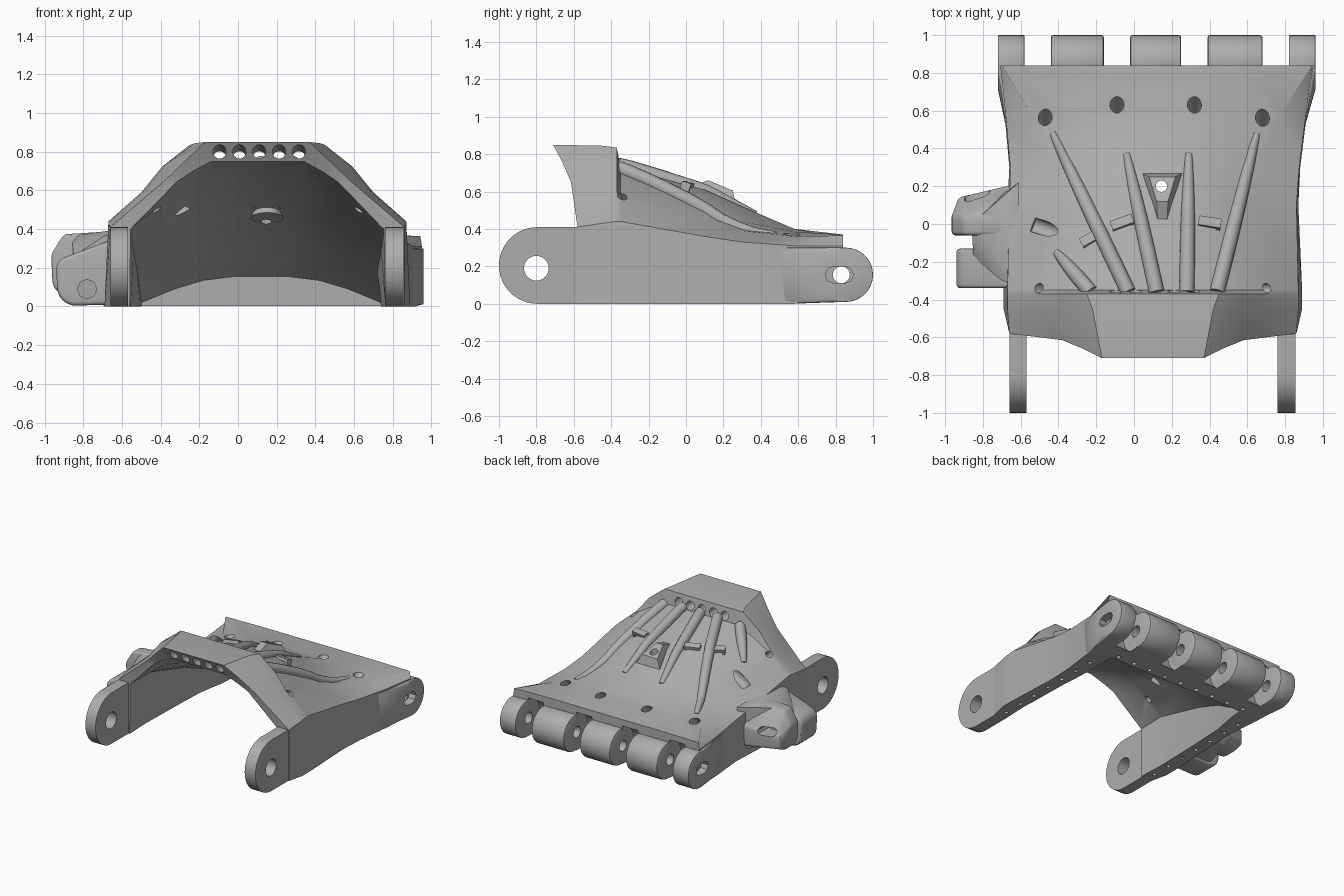
import bpy, bmesh
from math import pi, cos, sin
from mathutils import Vector, Matrix
from mathutils.bvhtree import BVHTree

default = bpy.data.objects.get("Cube")
if default:
    bpy.data.objects.remove(default, do_unlink=True)

CX = 0.10  # middle of the cuff across its width

grey = bpy.data.materials.new("plain_grey")
grey.use_nodes = True
grey.diffuse_color = (0.42, 0.42, 0.42, 1)
grey.node_tree.nodes["Principled BSDF"].inputs["Base Color"].default_value = (0.42, 0.42, 0.42, 1)


def make(name, bm):
    bmesh.ops.recalc_face_normals(bm, faces=bm.faces)
    mesh = bpy.data.meshes.new(name)
    bm.to_mesh(mesh)
    bm.free()
    mesh.materials.append(grey)
    obj = bpy.data.objects.new(name, mesh)
    bpy.context.collection.objects.link(obj)
    return obj


def activate(obj):
    bpy.ops.object.select_all(action='DESELECT')
    obj.select_set(True)
    bpy.context.view_layer.objects.active = obj


def cut(targets, cutter):
    """Subtract the cutter from every target, then discard it."""
    cutter.hide_render = True
    for obj in targets:
        mod = obj.modifiers.new("cut", 'BOOLEAN')
        mod.operation = 'DIFFERENCE'
        mod.solver = 'EXACT'
        mod.object = cutter
        activate(obj)
        bpy.ops.object.modifier_apply(modifier=mod.name)
    bpy.data.objects.remove(cutter, do_unlink=True)


def bevel(obj, width, segments=2):
    mod = obj.modifiers.new("bevel", 'BEVEL')
    mod.width = width
    mod.segments = segments
    mod.limit_method = 'ANGLE'
    activate(obj)
    bpy.ops.object.modifier_apply(modifier=mod.name)


def rods(name, items, sides=24):
    """Cylinders or cones, each given as centre, axis, radius, length, end radius."""
    bm = bmesh.new()
    for centre, axis, radius, length, *end in items:
        turn = Vector(axis).to_track_quat('Z', 'Y').to_matrix().to_4x4()
        bmesh.ops.create_cone(bm, cap_ends=True, segments=sides, radius1=radius,
                              radius2=end[0] if end else radius, depth=length,
                              matrix=Matrix.Translation(centre) @ turn)
    return make(name, bm)


def hull(name, points):
    bm = bmesh.new()
    for p in points:
        bm.verts.new(p)
    out = bmesh.ops.convex_hull(bm, input=bm.verts)
    loose = {g for g in out["geom_interior"] + out["geom_unused"] if isinstance(g, bmesh.types.BMVert)}
    bmesh.ops.delete(bm, geom=list(loose), context='VERTS')
    bmesh.ops.dissolve_limit(bm, angle_limit=0.01, verts=bm.verts, edges=bm.edges)
    return make(name, bm)


def lug(name, circles, start, end, along='y', extra=(), sides=32):
    """Hull around circles (a, z, radius) from start to end, plus extra points."""
    points = list(extra)
    for a, z, r in circles:
        for i in range(sides):
            t = 2 * pi * i / sides
            u, w = a + r * cos(t), z + r * sin(t)
            points += [(u, d, w) if along == 'y' else (d, u, w) for d in (start, end)]
    return hull(name, points)


def loft(name, stations):
    """Skin mirrored half-sections: y values, (half width, z) pairs and an optional sideways shift."""
    bm = bmesh.new()
    rings = []
    for ys, half, *shift in stations:
        ys = ys if isinstance(ys, tuple) else (ys,) * len(half)
        mid = CX + sum(shift)
        left = [bm.verts.new((mid + x, y, z)) for y, (x, z) in zip(ys, half)]
        right = [bm.verts.new((mid - x, y, z)) for y, (x, z) in zip(ys, half)]
        rings.append(left + right[::-1])
    n = len(rings[0])
    for a, b in zip(rings, rings[1:]):
        for i in range(n):
            bm.faces.new((a[i], a[(i + 1) % n], b[(i + 1) % n], b[i]))
    for ring in (rings[0], rings[-1]):
        for i in range(n // 2 - 1):
            bm.faces.new((ring[i], ring[i + 1], ring[n - 2 - i], ring[n - 1 - i]))
    return make(name, bm)


# Shell: raised cuff, step, sloping dome and flat knuckle plate
shell = loft("palm_shell", [
    ((-.58, -.58, -.615, -.66, -.71), [(.76, 0), (.76, .41), (.48, .65), (.37, .755), (.27, .85)]),
    (-.45, [(.79, 0), (.77, .43), (.58, .60), (.47, .74), (.32, .845)]),
    (-.37, [(.79, 0), (.77, .44), (.60, .59), (.49, .725), (.35, .835)]),
    (-.35, [(.79, 0), (.77, .44), (.60, .58), (.47, .66), (.30, .73)]),
    (.1, [(.77, 0), (.76, .36), (.55, .45), (.42, .53), (.25, .61)]),
    (.3, [(.77, 0), (.765, .33), (.55, .39), (.40, .44), (.22, .52)], .01),
    (.58, [(.80, 0), (.795, .31), (.66, .36), (.40, .385), (.20, .40)], .015),
    (.84, [(.83, .012), (.83, .31), (.82, .365), (.50, .37), (.20, .37)], .022),
])
probe = bmesh.new()
probe.from_mesh(shell.data)
surface = BVHTree.FromBMesh(probe)
probe.free()


def top_at(x, y):
    return surface.ray_cast(Vector((x, y, 2)), Vector((0, 0, -1)))[0].z


# Open hollow under the dome
cut([shell], loft("hollow_cutter", [
    (-.9, [(.66, -.1), (.655, .40), (.42, .64), (.34, .695), (.24, .75)]),
    (-.6, [(.66, -.1), (.655, .40), (.42, .64), (.34, .695), (.24, .75)]),
    (-.36, [(.67, -.1), (.66, .41), (.50, .52), (.39, .60), (.25, .67)]),
    (.1, [(.66, -.1), (.64, .28), (.48, .36), (.36, .43), (.20, .51)]),
    (.35, [(.65, -.1), (.62, .18), (.45, .26), (.33, .31), (.18, .35)]),
    (.62, [(.62, -.1), (.62, .02), (.45, .09), (.30, .135), (.14, .155)], .02),
]))

# Knuckle hinges along the rear edge, with finger gaps between them
tabs = [(-.72, -.58), (-.44, -.16), (-.02, .25), (.39, .68), (.82, .96)]
gaps = [(a[1], b[0]) for a, b in zip(tabs, tabs[1:])]
cut([shell], rods("gap_cutter", [(((a + b) / 2, .86, .15), (1, 0, 0), .17, b - a) for a, b in gaps], 40))
# the two end hinges taper forward into the side walls
flares = {0: ((-.675, .5), (-.62, .5), (-.62, .7)), 4: ((.90, .5), (.86, .5), (.86, .7))}
hinges = []
for i, (a, b) in enumerate(tabs):
    flare = [(x, y, z) for x, y in flares.get(i, ()) for z in (.005, .30)]
    hinge = lug(f"knuckle_hinge_{i + 1}", [(.855, .155, .145)], a, b, 'x', flare)
    bevel(hinge, .012)
    hinges.append(hinge)
cut([shell] + hinges, rods("pin_cutter", [((.1, .83, .155), (1, 0, 0), .045, 2.2)]))
for i, x in ((0, -.72), (-1, .96)):
    cut([shell, hinges[i]], lug("slot_cutter", [(.79, .155, .045), (.85, .155, .045)], x - .06, x + .06, 'x', sides=8))

# Wrist arms with pivot holes
parts = list(hinges)
arc = [(-.795 + .205 * cos(t), .205 + .205 * sin(t)) for t in [pi / 2 + pi * i / 24 for i in range(25)]]
for side, a, b in (("right", -.66, -.57), ("left", .76, .855)):
    outline = arc + [(-.57, 0), (-.57, .41)]
    arm = hull(f"{side}_wrist_arm", [(x, y, z) for y, z in outline for x in (a, b)])
    cut([arm], rods("pivot_cutter", [((a, -.8, .19), (1, 0, 0), .066, .5)], 32))
    parts.append(arm)

# Cord holes in the cuff, knuckle plate holes, cuff side holes, thumb cord opening
up = (0, 0, 1)
holes = [((-.095 + .1025 * i, -.54, .786), (0, 1, -.1), .034, .46) for i in range(5)]
holes += [((x, y, .38), (0, .8, 1), .037, .3) for x, y in ((-.47, .57), (-.09, .62), (.32, .62), (.68, .57))]
holes += [((CX + s * .6, -.34, .57), (s, 0, .9), .026, .4) for s in (-1, 1)]
holes += [((-.40, -.05, .49), (1, -.35, .25), .04, .3)]
cut([shell], rods("hole_cutter", holes))

# Small stitching holes in the lower rim
rim = [((CX + s * .715, -.5 + .16 * i, 0), up, .017, .12) for s in (-1, 1) for i in range(7)]
rim += [((CX - .6 + .15 * i, .655, 0), up, .017, .12) for i in range(9)]
cut([shell], rods("rim_cutter", rim, 12))

# Raised cord ridges fanning over the dome
paths = [((-.03, -.36), (-.43, .48)), ((.12, -.36), (-.04, .37)), ((.28, -.36), (.29, .37)),
         ((.44, -.36), (.65, .48)), ((-.23, -.36), (-.41, -.15))]
for k, (start, end) in enumerate(paths):
    curve = bpy.data.curves.new("ridge", 'CURVE')
    curve.dimensions = '3D'
    curve.bevel_depth = .04
    curve.bevel_resolution = 5
    curve.use_fill_caps = True
    line = curve.splines.new('POLY')
    steps = 14
    line.points.add(steps)
    for i, p in enumerate(line.points):
        f = i / steps
        x, y = Vector(start).lerp(Vector(end), f)
        p.co = (x, y, top_at(x, max(y, -.345)) + .012 * (1 - 2 * f), 1)
        p.radius = 1 - .5 * f ** 3
    ridge = bpy.data.objects.new(f"cord_ridge_{k + 1}", curve)
    bpy.context.collection.objects.link(ridge)
    curve.materials.append(grey)
    activate(ridge)
    bpy.ops.object.convert(target='MESH')
    parts.append(bpy.context.object)

# Central boss with a screw hole, and its hub under the dome
boss = hull("screw_boss", [(CX + .05 + s * w, y, z) for s in (-1, 1) for w, y, z in
            ((.03, .12, .66), (.07, .25, .605), (.13, .28, .48), (.02, -.1, .59), (.1, .24, .45))])
hub = rods("screw_hub", [((.15, .16, .50), (0, -.35, -1), .05, .09, .085)])
cut([shell, boss, hub], rods("screw_cutter", [((.145, .2, .55), up, .03, .6)]))
parts += [boss, hub]

# Small cord bridges: two posts and a bar
for k, (x, y, lean) in enumerate(((-.06, 0, .35), (.40, 0, -.15), (-.24, -.09, .5))):
    bm = bmesh.new()
    base = top_at(x, y) - .012
    size = .10 if k < 2 else .06
    spin = Matrix.Translation((x, y, base)) @ Matrix.Rotation(lean, 4, 'Z') @ Matrix.Rotation(-.3, 4, 'X')
    for dx, dz, wide in ((-size / 2, 0, .02), (size / 2, 0, .02), (0, .03, size + .02)):
        bmesh.ops.create_cube(bm, size=1, matrix=spin @ Matrix.Translation((dx, 0, dz))
                              @ Matrix.Diagonal((wide, .05, .025 if dz else .07, 1)))
    parts.append(make(f"cord_bridge_{k + 1}", bm))

# Thumb mount on the right side: fairing, slotted rear lug and drilled front lug
fairing = hull("thumb_fairing", [
    (-.61, .22, .39), (-.61, .22, .05), (-.61, -.32, .40), (-.61, -.32, .01),
    (-.70, .13, .385), (-.86, .0, .365), (-.84, .05, .08),
    (-.70, -.30, .36), (-.85, -.18, .26), (-.85, -.18, .02)])
root = [(-.63, .21, z) for z in (.08, .26)]
nose = [(x, .14, z) for x in (-.93, -.74) for z in (.10, .20)]
rear_lug = lug("thumb_rear_lug", [(-.875, .14, .085), (-.89, .25, .075), (-.875, .33, .045),
                                  (-.63, .34, .05), (-.63, .10, .05)], -.06, .04, extra=root + nose)
front_lug = lug("thumb_front_lug", [(-.84, .10, .095), (-.87, .19, .07),
                                    (-.63, .30, .05), (-.63, .06, .05)], -.34, -.13)
for part in (rear_lug, front_lug):
    bevel(part, .02, 3)
thumb = [fairing, rear_lug, front_lug]
cut([front_lug], rods("thumb_pin_cutter", [((-.78, -.3, .09), (0, 1, 0), .05, .2)], 8))
cut([fairing, rear_lug], lug("thumb_slot_cutter", [(-.87, .225, .03), (-.79, .225, .03)], .04, .3, sides=8))

# Soft faces, sharp creases
for obj in [shell] + parts + thumb:
    activate(obj)
    bpy.ops.object.shade_smooth_by_angle(angle=pi / 6)
